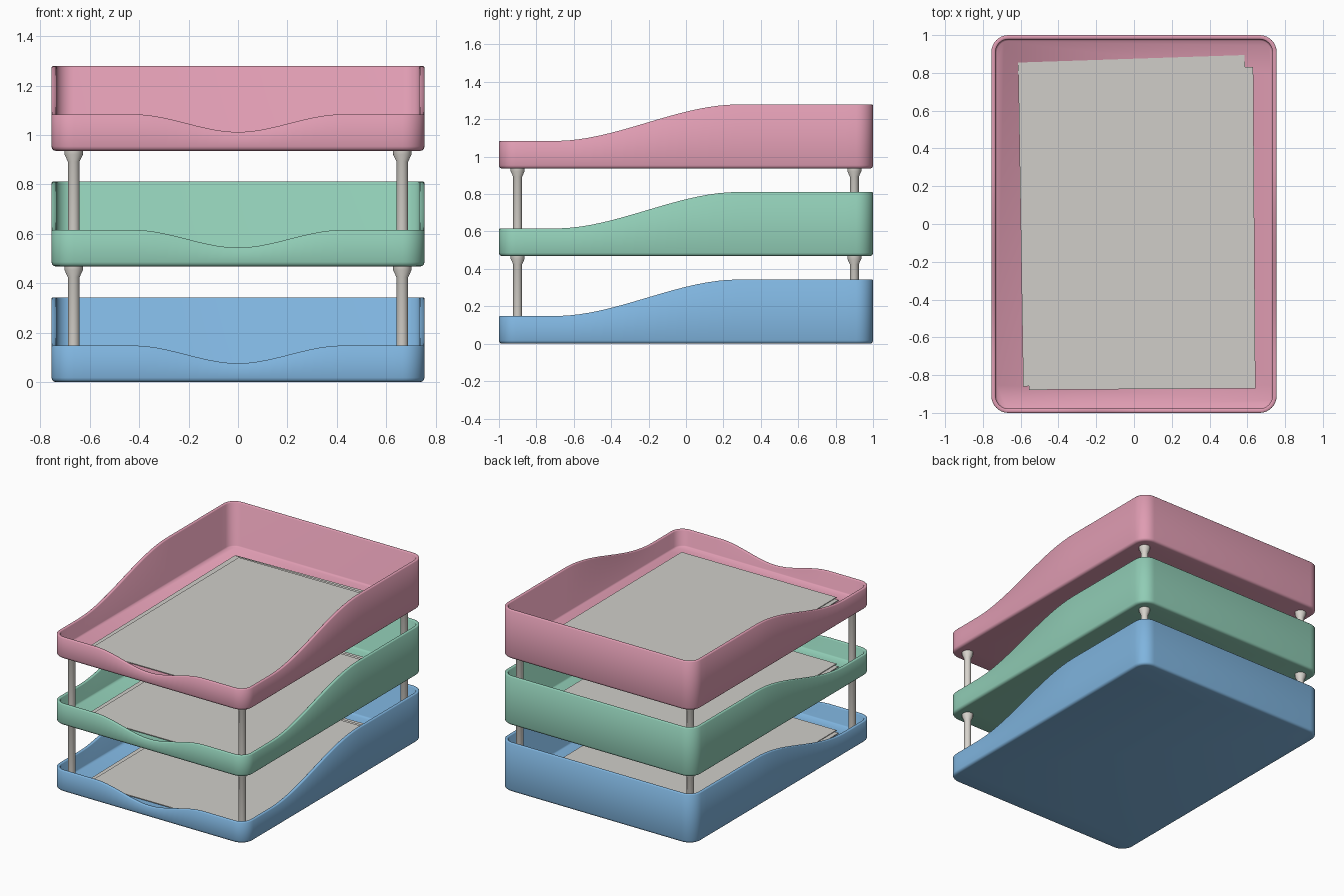
import bpy, bmesh, math
from mathutils import Matrix

cube = bpy.data.objects.get("Cube")
if cube:
    bpy.data.objects.remove(cube)

HX, HY, R = 0.755, 1.0, 0.09      # half sizes and corner radius
WALL, FLOOR, STEP = 0.022, 0.03, 0.468


def material(name, rgb):
    mat = bpy.data.materials.new(name)
    mat.use_nodes = True
    col = tuple((c / 255 / 12.92) if c < 11 else ((c / 255 + 0.055) / 1.055) ** 2.4 for c in rgb) + (1,)
    mat.diffuse_color = col
    mat.node_tree.nodes["Principled BSDF"].inputs["Base Color"].default_value = col
    return mat


def finish(bm, name, mat, angle=35):
    bmesh.ops.recalc_face_normals(bm, faces=bm.faces)
    mesh = bpy.data.meshes.new(name)
    bm.to_mesh(mesh)
    bm.free()
    mesh.materials.append(mat)
    obj = bpy.data.objects.new(name, mesh)
    bpy.context.collection.objects.link(obj)
    bpy.ops.object.select_all(action='DESELECT')
    obj.select_set(True)
    bpy.context.view_layer.objects.active = obj
    bpy.ops.object.shade_smooth_by_angle(angle=math.radians(angle))
    return obj


def smooth(t):
    t = min(max(t, 0), 1)
    return t * t * (3 - 2 * t)


def outline():
    """Rounded rectangle as (core x, core y, normal x, normal y)."""
    cx, cy = HX - R, HY - R
    corners = [(cx, cy), (-cx, cy), (-cx, -cy), (cx, -cy)]
    pts = []
    for i, (x, y) in enumerate(corners):
        for k in range(9):
            a = math.pi / 2 * (i + k / 8)
            pts.append((x, y, math.cos(a), math.sin(a)))
        nx, ny = corners[(i + 1) % 4]
        a = math.pi / 2 * (i + 1)
        n = 1 if i == 0 else 32
        for k in range(1, n):
            t = k / n
            pts.append((x + (nx - x) * t, y + (ny - y) * t, math.cos(a), math.sin(a)))
    return pts


def rim_height(x, y):
    h = 0.148 + 0.195 * smooth((y + 0.7) / 0.98)
    if y < -HY + R:
        h -= 0.072 * (1 - smooth(abs(x) / 0.42))
    return h


def tray(name, z0, mat):
    bm = bmesh.new()
    pts = outline()
    # (inset, height, height measured from the rim?)
    sections = [(0.018, 0, False), (0.009, 0.0025, False), (0.0025, 0.009, False), (0, 0.018, False),
                (0, -0.004, True), (0.004, 0, True), (WALL - 0.004, 0, True), (WALL, -0.004, True),
                (WALL, FLOOR + 0.008, False), (WALL + 0.008, FLOOR, False)]
    rings = []
    for inset, h, from_rim in sections:
        ring = []
        for cx, cy, nx, ny in pts:
            x, y = cx + nx * (R - inset), cy + ny * (R - inset)
            top = rim_height(cx + nx * R, cy + ny * R)
            ring.append(bm.verts.new((x, y, z0 + h + (top if from_rim else 0))))
        rings.append(ring)
    n = len(pts)
    for a, b in zip(rings, rings[1:]):
        for i in range(n):
            j = (i + 1) % n
            bm.faces.new((a[i], a[j], b[j], b[i]))
    bm.faces.new(rings[0])
    bm.faces.new(rings[-1])
    finish(bm, name, mat, 50)


def post(name, x, y, z0, z1, mat):
    """Turned post with a flared head."""
    bm = bmesh.new()
    profile = [(0.024, z0), (0.024, z1 - 0.048), (0.037, z1 - 0.02), (0.037, z1)]
    rings = [[bm.verts.new((x + r * math.cos(math.tau * i / 24), y + r * math.sin(math.tau * i / 24), z))
              for i in range(24)] for r, z in profile]
    for a, b in zip(rings, rings[1:]):
        for i in range(24):
            j = (i + 1) % 24
            bm.faces.new((a[i], a[j], b[j], b[i]))
    bm.faces.new(rings[0])
    bm.faces.new(rings[-1])
    finish(bm, name, mat)


def sheet(name, x, y, z, degrees, mat):
    bm = bmesh.new()
    m = (Matrix.Translation((x, y, z)) @ Matrix.Rotation(math.radians(degrees), 4, 'Z')
         @ Matrix.Diagonal((1.2, 1.7, 0.005, 1)))
    bmesh.ops.create_cube(bm, size=1, matrix=m)
    finish(bm, name, mat)


blue = material("blue plastic", (127, 180, 222))
green = material("green plastic", (144, 204, 181))
pink = material("pink plastic", (223, 156, 178))
metal = material("pale grey posts", (216, 212, 205))
paper = material("off white paper", (208, 206, 201))

# Trays, each holding a loose stack of sheets
levels = [("bottom", blue), ("middle", green), ("top", pink)]
stack = [(0.013, 0.025, 1.9), (0.0, 0.0, 0.9), (0.037, -0.024, 0.4)]
for i, (level, mat) in enumerate(levels):
    z = i * STEP
    tray(level + "_tray", z, mat)
    for k, (x, y, turn) in enumerate(stack):
        sheet(f"{level}_sheet_{k + 1}", x, y, z + FLOOR + 0.0025 + 0.005 * k, turn, paper)

# Posts between the trays
for i, level in enumerate(("lower", "upper")):
    for sx, side in ((1, "left"), (-1, "right")):
        for sy, end in ((-1, "front"), (1, "back")):
            post(f"{level}_{end}_{side}_post", sx * 0.665, sy * 0.9,
                 i * STEP + FLOOR - 0.01, (i + 1) * STEP + 0.005, metal)
